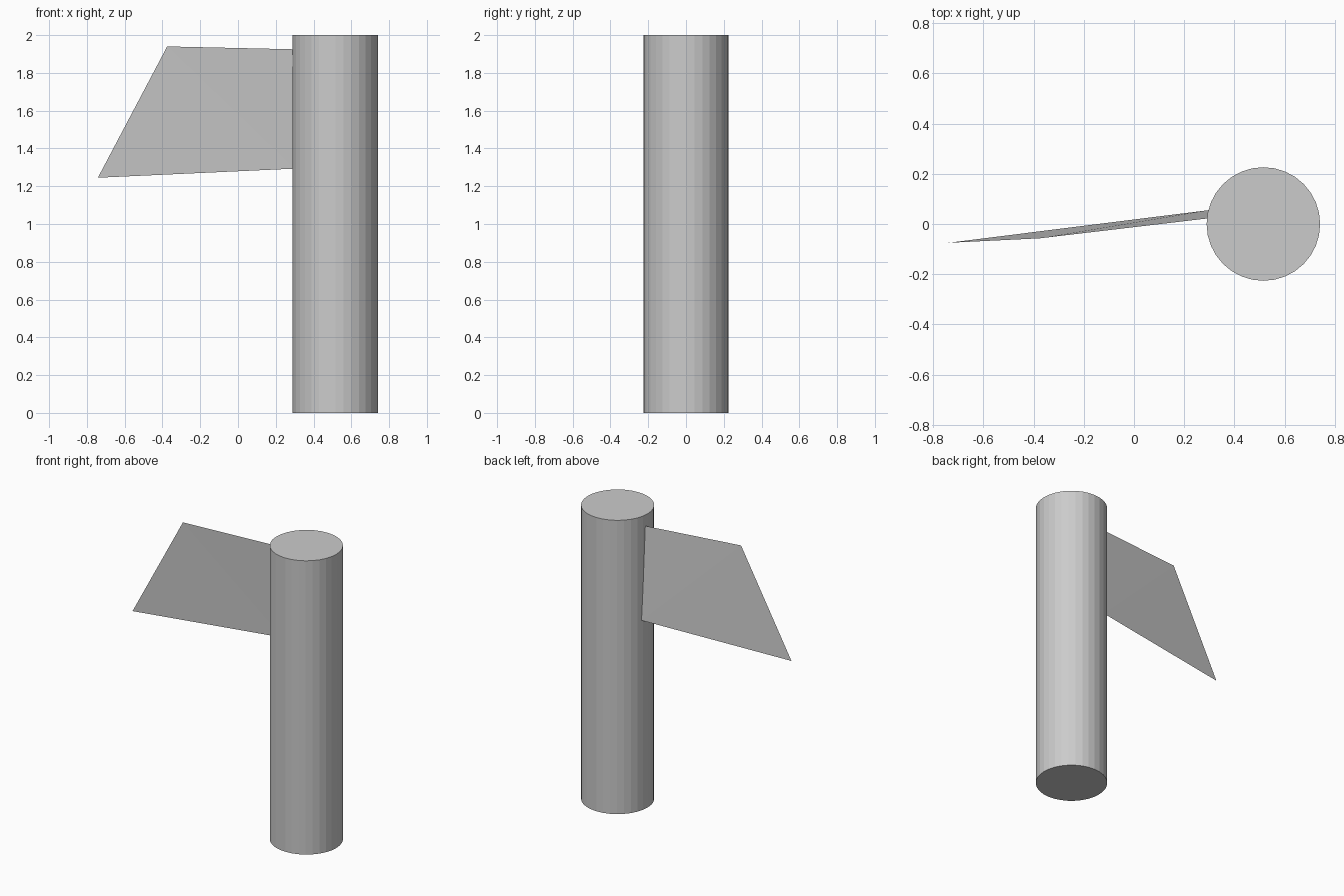
import bpy

cube = bpy.data.objects.get("Cube")
if cube:
    bpy.data.objects.remove(cube, do_unlink=True)

# One plain grey for everything
grey = bpy.data.materials.new("plain_grey")
grey.use_nodes = True
colour = (0.6, 0.6, 0.6, 1)
grey.diffuse_color = colour
grey.node_tree.nodes["Principled BSDF"].inputs["Base Color"].default_value = colour

# Upright faceted post
bpy.ops.mesh.primitive_cylinder_add(vertices=32, radius=0.226, depth=2, location=(0.515, 0, 1))
post = bpy.context.object
post.name = "post"
post.data.materials.append(grey)

# Thin slanted fin: lower tip, lower root, upper root, upper corner
outline = [(-0.742, -0.075, 1.245), (0.297, 0.055, 1.293),
           (0.291, 0.022, 1.925), (-0.375, -0.057, 1.94)]
mesh = bpy.data.meshes.new("fin")
mesh.from_pydata(outline, [], [(0, 1, 3), (1, 2, 3)])
mesh.materials.append(grey)
fin = bpy.data.objects.new("fin", mesh)
bpy.context.collection.objects.link(fin)
